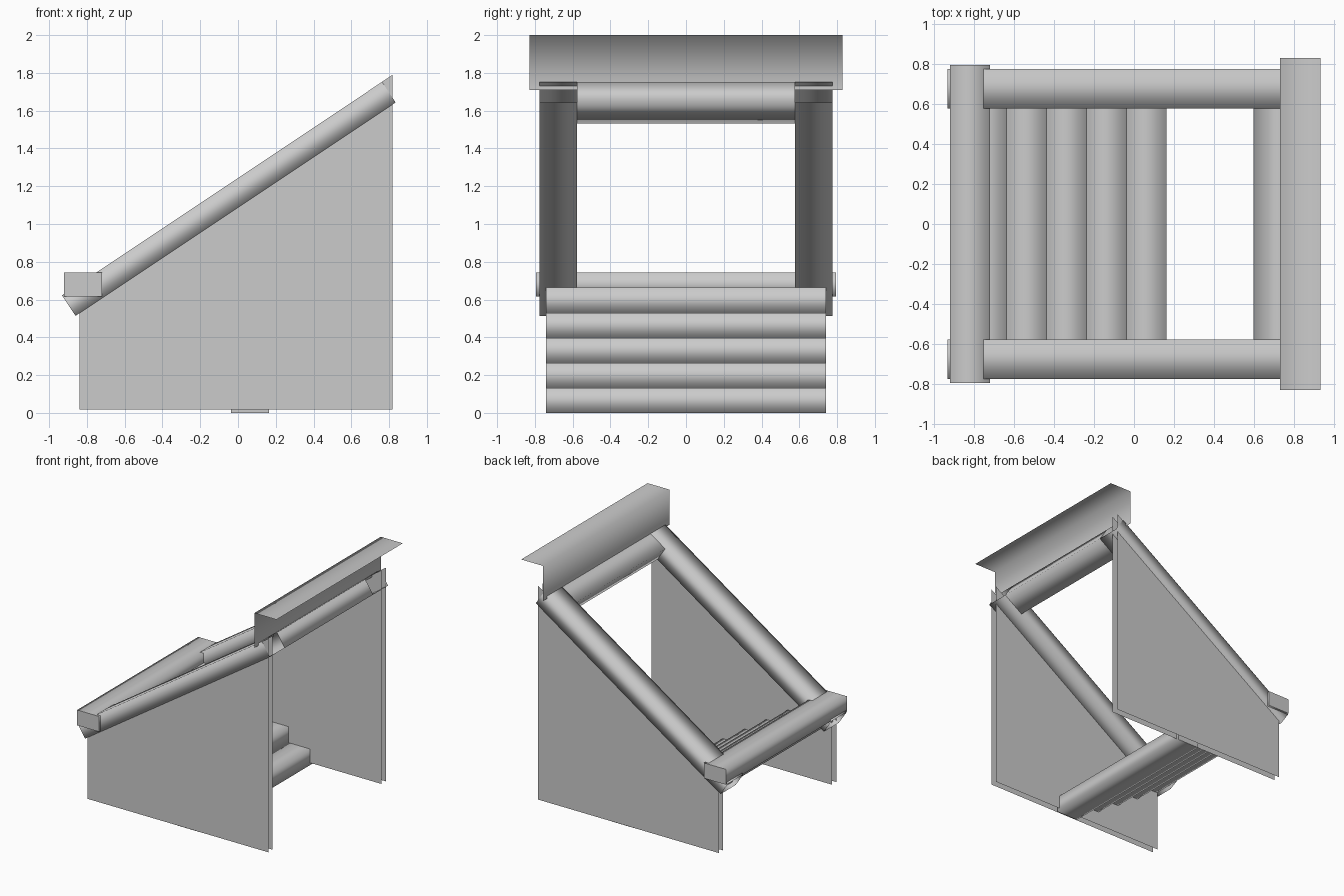
import bpy, bmesh
from mathutils import Vector

cube = bpy.data.objects.get("Cube")
if cube:
    bpy.data.objects.remove(cube, do_unlink=True)

GREY = (0.6, 0.6, 0.6, 1)
mat = bpy.data.materials.new("plain_grey")
mat.use_nodes = True
mat.diffuse_color = GREY
mat.node_tree.nodes["Principled BSDF"].inputs["Base Color"].default_value = GREY


def finish(name, bm):
    bmesh.ops.recalc_face_normals(bm, faces=bm.faces)
    mesh = bpy.data.meshes.new(name)
    bm.to_mesh(mesh)
    bm.free()
    mesh.materials.append(mat)
    obj = bpy.data.objects.new(name, mesh)
    bpy.context.collection.objects.link(obj)
    return obj


def sweep(name, profile, path, closed=True, caps=False):
    """Extrude a profile of points along a vector, smooth along its sides."""
    bm = bmesh.new()
    a = [bm.verts.new(p) for p in profile]
    b = [bm.verts.new(Vector(p) + path) for p in profile]
    n = len(a)
    for i in range(n if closed else n - 1):
        j = (i + 1) % n
        bm.faces.new((a[i], a[j], b[j], b[i])).smooth = True
    if caps:
        for ring in (a, b):
            for edge in bm.faces.new(ring).edges:
                edge.smooth = False
    return finish(name, bm)


def box(name, x0, x1, z0, z1, half):
    profile = [(x, -half, z) for x, z in ((x0, z0), (x1, z0), (x1, z1), (x0, z1))]
    return sweep(name, profile, Vector((0, 2 * half, 0)), caps=True)


# Slope directions shared by the rails, cross bar and side walls
low_top = Vector((-0.932, 0, 0.622))
high_top = Vector((0.762, 0, 1.752))
run = high_top - low_top
along = run.normalized()
drop = Vector((along.z, 0, -along.x)) * 0.13

for label, side in (("left", 1), ("right", -1)):
    # Sloping rail, an open-ended square tube
    inner, outer = Vector((0, side * 0.578, 0)), Vector((0, side * 0.775, 0))
    sweep(label + "_rail",
          [low_top + inner, low_top + outer, low_top + drop + outer, low_top + drop + inner], run)

    # Side wall, made of two thin parallel sheets
    for layer, y in (("outer", 0.77), ("inner", 0.713)):
        bm = bmesh.new()
        tops = [(x, low_top.z + (x - low_top.x) * run.z / run.x) for x in (0.817, -0.84)]
        outline = [(-0.84, 0.018), (0.817, 0.018)] + tops
        bm.faces.new([bm.verts.new((x, side * y, z)) for x, z in outline])
        wall = finish(f"{label}_{layer}_wall", bm)
        if wall.data.polygons[0].normal.y * side < 0:
            wall.data.flip_normals()

# Cross bar joining the upper ends of the rails
start = Vector((0, -0.578, 0))
back = along * -0.2
sweep("cross_bar",
      [high_top + p + start for p in (Vector(), drop, drop + back, back)],
      Vector((0, 1.156, 0)))

# Beam across the low end
box("low_beam", -0.92, -0.72, 0.615, 0.742, 0.793)

# Flashing sheet folded over the high end
flashing = sweep("top_flashing",
                 [(0.73, -0.828, 1.71), (0.73, -0.828, 2.0), (0.932, -0.828, 2.0)],
                 Vector((0, 1.656, 0)), closed=False)
if flashing.data.polygons[0].normal.x > 0:
    flashing.data.flip_normals()

# Five steps rising towards the low end
for i in range(5):
    nose = 0.163 - i * 0.199
    box(f"step_{i + 1}", nose - 0.199, nose, i * 0.1325, (i + 1) * 0.1325, 0.74)
